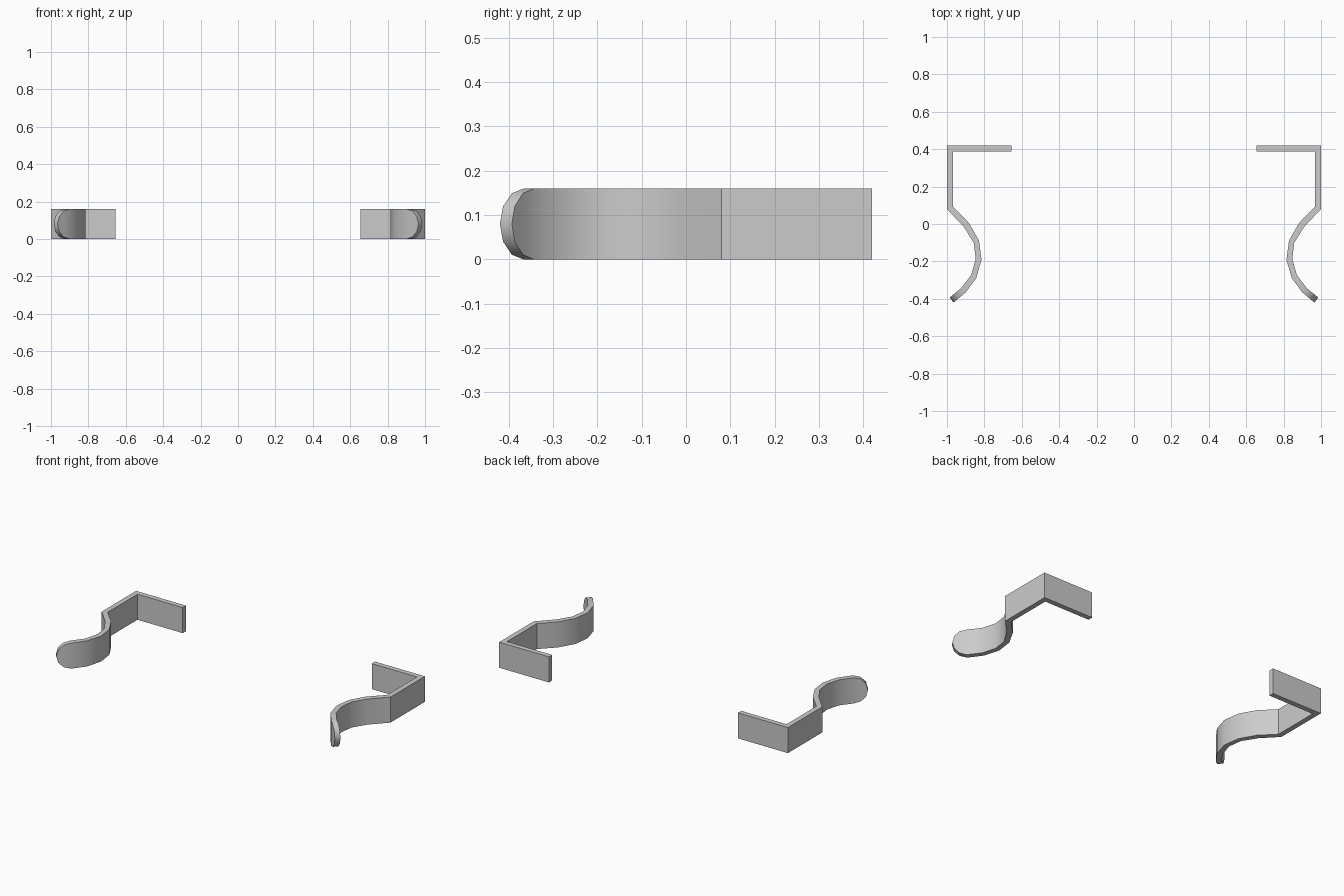
import bpy, bmesh, math
from mathutils import Vector

if "Cube" in bpy.data.objects:
    bpy.data.objects.remove(bpy.data.objects["Cube"])

HALF = 0.08  # half of strip height

# Bent strip seen from above: (outer face, inner face) at each bend
PATH = [
    ((0.655, 0.42), (0.655, 0.388)),
    ((1.0, 0.42), (0.968, 0.388)),
    ((1.0, 0.08), (0.968, 0.093)),
    ((0.91, -0.015), (0.882, 0.005)),
    ((0.857, -0.10), (0.829, -0.088)),
    ((0.846, -0.187), (0.815, -0.192)),
    ((0.871, -0.273), (0.844, -0.29)),
    ((0.924, -0.343), (0.90, -0.366)),
]
TIP = ((0.985, -0.393), (0.965, -0.42))


def build_clip(name, side):
    # Straight and curved sections, then a half-round end of six sides
    sections = [(o, i, HALF) for o, i in PATH]
    o0, i0 = (Vector(p) for p in PATH[-1])
    o1, i1 = (Vector(p) for p in TIP)
    for deg in (30, 60, 90):
        a = math.radians(deg)
        sections.append((o0.lerp(o1, math.sin(a)), i0.lerp(i1, math.sin(a)),
                         HALF * math.cos(a)))

    bm = bmesh.new()
    rings = []
    for o, i, h in sections:
        corners = [(o, -h), (o, h), (i, h), (i, -h)]
        rings.append([bm.verts.new((side * p[0], p[1], HALF + z))
                      for p, z in corners])
    bm.faces.new(rings[0])
    for a, b in zip(rings, rings[1:]):
        for k in range(4):
            n = (k + 1) % 4
            bm.faces.new((a[k], a[n], b[n], b[k]))
    bmesh.ops.remove_doubles(bm, verts=bm.verts, dist=1e-4)
    bmesh.ops.recalc_face_normals(bm, faces=bm.faces)

    mesh = bpy.data.meshes.new(name)
    bm.to_mesh(mesh)
    bm.free()
    obj = bpy.data.objects.new(name, mesh)
    bpy.context.collection.objects.link(obj)
    bpy.ops.object.select_all(action='DESELECT')
    obj.select_set(True)
    bpy.context.view_layer.objects.active = obj
    bpy.ops.object.shade_smooth_by_angle(angle=math.radians(35))


# Mirrored pair of spring clips
build_clip("right_clip", 1)
build_clip("left_clip", -1)
